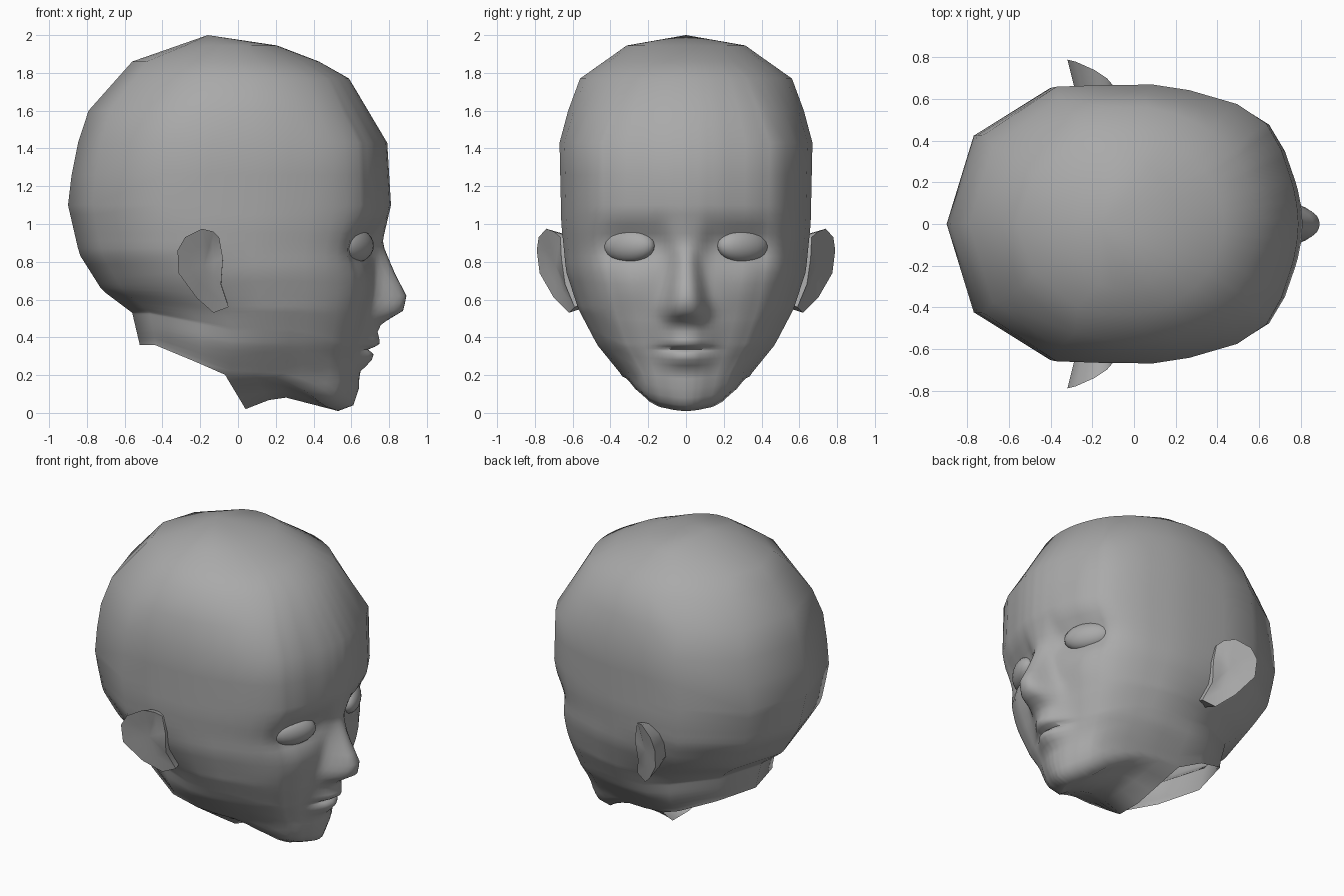
import bpy, bmesh, math
from mathutils import Vector

if "Cube" in bpy.data.objects:
    bpy.data.objects.remove(bpy.data.objects["Cube"])


def lerp_table(t, pairs):
    """Piecewise-linear lookup in (key, value) pairs."""
    if t <= pairs[0][0]:
        return pairs[0][1]
    for (a, va), (b, vb) in zip(pairs, pairs[1:]):
        if t <= b:
            return va + (vb - va) * (t - a) / (b - a)
    return pairs[-1][1]


def gauss(t, sigma, power=2):
    return math.exp(-abs(t / sigma) ** power)


skin = bpy.data.materials.new("grey_skin")
skin.diffuse_color = (0.4, 0.4, 0.4, 1)
skin.use_nodes = True
skin.node_tree.nodes["Principled BSDF"].inputs["Base Color"].default_value = skin.diffuse_color

# Centre-line and width profiles, keyed by height
FRONT = [(.01, .53), (.04, .61), (.13, .64), (.25, .645), (.36, .67), (.47, .70), (.6, .725), (.75, .735),
         (.88, .755), (.95, .775), (1.1, .81), (1.43, .79), (1.8, .57), (1.94, .24), (2, -.16)]
BACK = [(.36, -.52), (.53, -.56), (.65, -.72), (.84, -.84), (1.1, -.9), (1.35, -.87),
        (1.59, -.8), (1.86, -.56), (2, -.16)]
WIDTH = [(.01, .24), (.05, .26), (.12, .31), (.2, .34), (.36, .47), (.55, .57), (.75, .635), (1, .66),
         (1.45, .67), (1.76, .58), (1.95, .31), (2, 0)]
# Narrower nape behind the ears
NAPE = [(.2, .34), (.36, .46), (.55, .49), (.7, .59), (.85, .645), (1, .66)]
# Front half of the horizontal section: side fraction -> length fraction
SECTION = [(0, 1), (.13, .996), (.27, .985), (.53, .95), (.72, .906), (.86, .82), (.96, .68), (1, .573)]
# How far each place along the length follows the jaw line down
DROP = [(.1, 0), (.42, .45), (.7, .5), (.83, .68), (.93, .92), (1, 1)]
NOSE = [(.44, 0), (.47, .03), (.5, .1), (.54, .16), (.62, .165), (.75, .09), (.9, .005), (.95, 0)]
NOSE_W = [(.47, .11), (.56, .11), (.64, .09), (.8, .06), (.9, .06)]
LIPS = [(.2, 0), (.22, .005), (.27, .055), (.31, .06), (.335, .035), (.36, .08), (.39, .07),
        (.43, .05), (.47, .03), (.5, 0)]

side_cols = [(0, 0), (.076, .64), (.29, .985), (.43, .997), (.573, 1)]
front_cols = [.96, .91, .86, .79, .72, .66, .6, .53, .47, .41, .35, .3, .25, .21, .17, .135, .1, .065, .03, 0]
COLS = side_cols + [(lerp_table(s, SECTION), s) for s in front_cols]
ROWS = [.01, .04, .08, .13, .18, .22, .25, .28, .31, .325, .335, .35, .365, .39, .43, .465, .485, .51, .54,
        .58, .62, .68, .74, .79, .83, .87, .91, .95, 1.0, 1.05, 1.1, 1.26, 1.43, 1.6, 1.77, 1.86, 1.945]


def skin_point(zf, u, s):
    zb = zf if zf > .75 else .36 + (zf - .01) * .39 / .74
    z = zb + (zf - zb) * lerp_table(u, DROP)
    x0 = lerp_table(zb, BACK)
    x = x0 + (lerp_table(zf, FRONT) - x0) * u
    w, nape = lerp_table(z, WIDTH), lerp_table(z, NAPE)
    if z < 1:
        w += (nape - w) * lerp_table(u, [(.29, 1), (.5, 0)])
    # the crown sections become rounder
    round_s = math.sqrt(max(0, 1 - (2 * u - 1) ** 2))
    y = w * (s + (round_s - s) * lerp_table(z, [(1.45, 0), (1.85, 1)]))
    if u > .8:
        # nose, lips, mouth crease, eye sockets, cheeks
        x += lerp_table(z, NOSE) * gauss(y, lerp_table(z, NOSE_W), 3.2)
        x += lerp_table(z, LIPS) * gauss(y, .12, 2.4)
        x -= .012 * gauss(z - .338, .014) * gauss(y, .15, 6)
        x -= .055 * gauss(y - .31, .16, 3) * gauss(z - .89, .1, 3)
        x -= .03 * gauss(y - .14, .06) * gauss(z - .9, .1)
        x += .015 * gauss(y - .3, .12) * gauss(z - .68, .1)
    return Vector((x, y, z))


def finish(name, bm, angle=60):
    bmesh.ops.remove_doubles(bm, verts=bm.verts, dist=.0005)
    bmesh.ops.recalc_face_normals(bm, faces=bm.faces)
    me = bpy.data.meshes.new(name)
    bm.to_mesh(me)
    bm.free()
    ob = bpy.data.objects.new(name, me)
    bpy.context.collection.objects.link(ob)
    me.materials.append(skin)
    bpy.ops.object.select_all(action='DESELECT')
    ob.select_set(True)
    bpy.context.view_layer.objects.active = ob
    bpy.ops.object.shade_smooth_by_angle(angle=math.radians(angle))
    return ob


def add_grid(bm, rows):
    vs = [[bm.verts.new(p) for p in r] for r in rows]
    for a, b in zip(vs, vs[1:]):
        for i in range(len(a) - 1):
            bm.faces.new((a[i], a[i + 1], b[i + 1], b[i]))
    return vs


# Head, face and open neck: half the skin, mirrored
bm = bmesh.new()
rows = [[skin_point(z, u, s) for u, s in COLS] for z in ROWS]
last = add_grid(bm, rows)[-1]
# crown
top = bm.verts.new((-.16, 0, 2))
for a, b in zip(last, last[1:]):
    bm.faces.new((a, b, top))
# underside of the jaw, and the throat running down to a point
THROAT = [(.04, .02), (.22, .09), (.53, .01)]
under = []
start = rows[0][3]
for p in rows[0][3:]:
    mx = .04 + (p.x - start.x) / (.53 - start.x) * .49
    mz = lerp_table(mx, THROAT)
    strip = []
    for k in (0, .25, .5, .75, 1):
        t = min(1, k * 1.35)
        strip.append(Vector((p.x + (mx - p.x) * t, p.y * (1 - k), p.z + (mz - p.z) * t)))
    under.append(strip)
add_grid(bm, under)
bmesh.ops.remove_doubles(bm, verts=bm.verts, dist=.0005)
geom = bm.verts[:] + bm.edges[:] + bm.faces[:]
for v in bmesh.ops.duplicate(bm, geom=geom)["geom"]:
    if isinstance(v, bmesh.types.BMVert):
        v.co.y = -v.co.y
finish("head", bm, 80)

# Ear outline, starting at the top front and running backwards
EAR = [(-.10, .665, .93), (-.13, .70, .96), (-.19, .74, .975), (-.28, .78, .93), (-.32, .79, .86),
       (-.315, .775, .74), (-.22, .70, .61), (-.13, .62, .53), (-.05, .59, .56), (-.09, .64, .68),
       (-.08, .66, .82)]

for side, label in ((1, "left"), (-1, "right")):
    # Ear: shallow bowl outside, tapering back into the skull
    bm = bmesh.new()
    c = Vector((-.18, .69, .78))
    outer = [Vector(p) for p in EAR]
    bowl = [c + (p - c) * .55 for p in outer]
    root = [Vector((-.15 + (p.x + .18) * .7, .5, .75 + (p.z - .77) * .75)) for p in outer]
    loops = [[bm.verts.new((p.x, p.y * side, p.z)) for p in r] for r in (bowl, outer, root)]
    n = len(EAR)
    for a, b in zip(loops, loops[1:]):
        for i in range(n):
            j = (i + 1) % n
            bm.faces.new((a[i], a[j], b[j], b[i]))
    hub = bm.verts.new((c.x, c.y * side, c.z))
    for i in range(n):
        bm.faces.new((loops[0][i], loops[0][(i + 1) % n], hub))
    finish(label + "_ear", bm)

    # Eyeball: flattened ellipsoid turned outwards with the face
    bm = bmesh.new()
    bmesh.ops.create_uvsphere(bm, u_segments=20, v_segments=12, radius=1)
    yaw = math.radians(31)
    for v in bm.verts:
        d, w, h = v.co.x * .075, v.co.y * .155, v.co.z * .09
        v.co = (.617 + d * math.cos(yaw) - w * math.sin(yaw),
                side * (.302 + d * math.sin(yaw) + w * math.cos(yaw)), .885 + h)
    finish(label + "_eye", bm)
